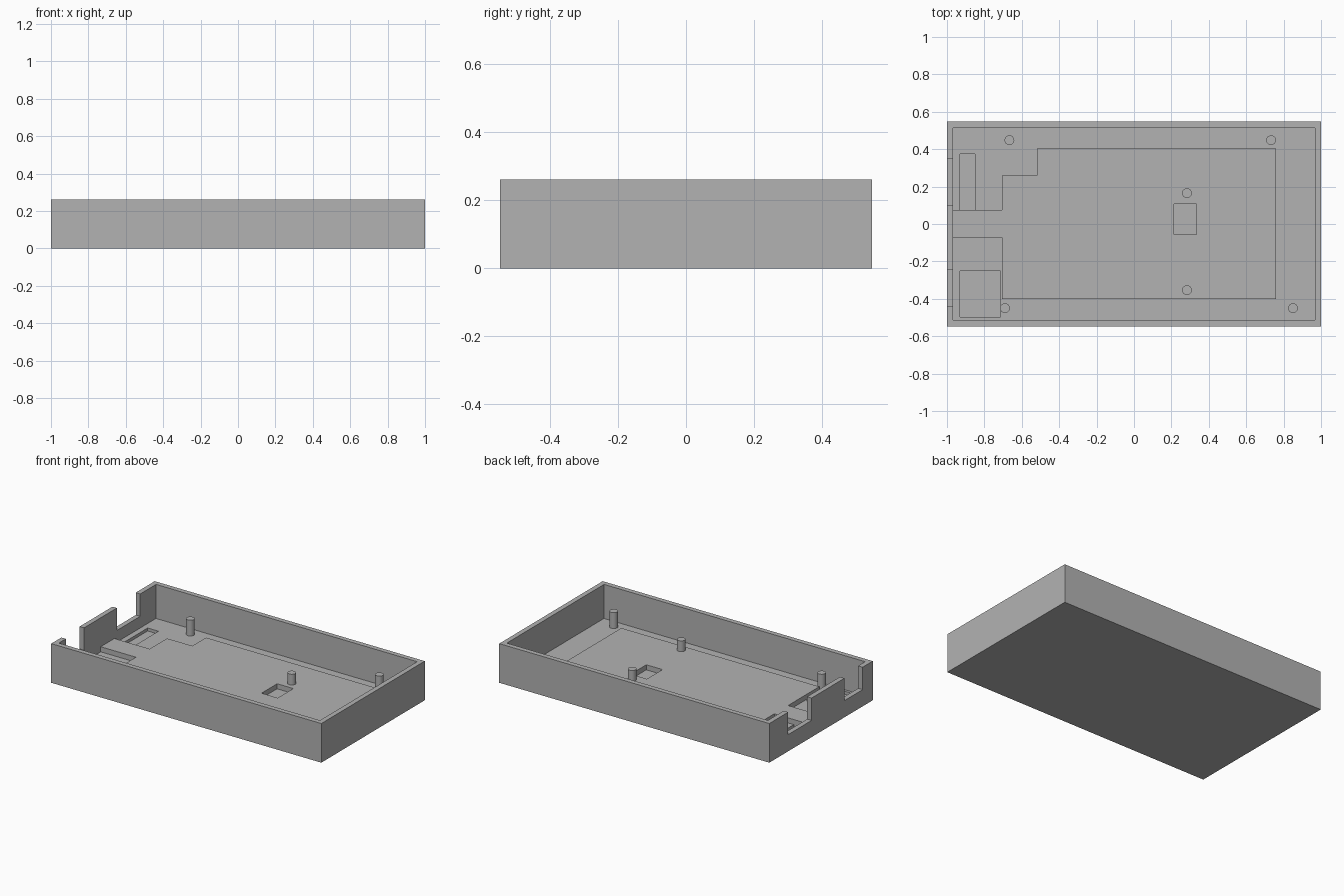
import bpy
import bmesh
import math

cube = bpy.data.objects.get("Cube")
if cube:
    bpy.data.objects.remove(cube, do_unlink=True)

grey = bpy.data.materials.new("plain_grey")
grey.use_nodes = True
colour = (0.45, 0.45, 0.45, 1)
grey.diffuse_color = colour
grey.node_tree.nodes["Principled BSDF"].inputs["Base Color"].default_value = colour

FLOOR, DECK, POST_TOP, TOP = 0.034, 0.068, 0.14, 0.262
HALF_X, HALF_Y, WALL = 1.0, 0.547, 0.033


def prism(name, outline, z0, z1):
    """Extrude a counter-clockwise outline between two heights."""
    bm = bmesh.new()
    face = bm.faces.new([bm.verts.new((x, y, z0)) for x, y in outline])
    grown = bmesh.ops.extrude_face_region(bm, geom=[face])["geom"]
    verts = [v for v in grown if isinstance(v, bmesh.types.BMVert)]
    bmesh.ops.translate(bm, verts=verts, vec=(0, 0, z1 - z0))
    bmesh.ops.recalc_face_normals(bm, faces=bm.faces)
    mesh = bpy.data.meshes.new(name)
    bm.to_mesh(mesh)
    bm.free()
    mesh.materials.append(grey)
    obj = bpy.data.objects.new(name, mesh)
    bpy.context.collection.objects.link(obj)
    return obj


def box(name, x0, x1, y0, y1, z0, z1):
    return prism(name, [(x0, y0), (x1, y0), (x1, y1), (x0, y1)], z0, z1)


def cut(target, *bounds):
    """Subtract a box and discard the cutter."""
    cutter = box("cutter", *bounds)
    cutter.hide_render = True
    mod = target.modifiers.new("cut", "BOOLEAN")
    mod.operation = "DIFFERENCE"
    mod.solver = "EXACT"
    mod.object = cutter
    bpy.context.view_layer.objects.active = target
    bpy.ops.object.modifier_apply(modifier=mod.name)
    bpy.data.objects.remove(cutter, do_unlink=True)


# Open tray with thin walls
tray = box("tray", -HALF_X, HALF_X, -HALF_Y, HALF_Y, 0, TOP)
ix, iy = HALF_X - WALL, HALF_Y - WALL
cut(tray, -ix, ix, -iy, iy, FLOOR, TOP + 0.1)

# Connector notches in the end wall
for y0, y1 in [(0.10, 0.347), (-0.44, -0.247)]:
    cut(tray, -HALF_X - 0.1, -ix + 0.02, y0, y1, 0.112, TOP + 0.1)

# Shallow pockets in the floor
for x0, x1, y0, y1 in [(-0.93, -0.85, 0.074, 0.373), (-0.93, -0.714, -0.496, -0.25)]:
    cut(tray, x0, x1, y0, y1, 0.014, FLOOR + 0.03)

# Raised deck with a tongue reaching the end wall
deck = prism("raised_deck", [
    (-ix, -0.071), (-0.706, -0.071), (-0.706, -0.402), (0.76, -0.402),
    (0.76, 0.403), (-0.519, 0.403), (-0.519, 0.258), (-0.706, 0.258),
    (-0.706, 0.074), (-ix, 0.074)], FLOOR, DECK)
cut(deck, 0.214, 0.334, -0.057, 0.108, 0, DECK + 0.1)

# Locating posts
posts = [(-0.666, 0.448, FLOOR), (0.733, 0.448, FLOOR), (-0.69, -0.45, FLOOR),
         (0.85, -0.45, FLOOR), (0.283, 0.165, DECK), (0.283, -0.354, DECK)]
for i, (x, y, base) in enumerate(posts):
    bpy.ops.mesh.primitive_cylinder_add(
        vertices=24, radius=0.026, depth=POST_TOP - base,
        location=(x, y, (POST_TOP + base) / 2))
    post = bpy.context.object
    post.name = f"post_{i + 1}"
    post.data.materials.append(grey)
    bpy.ops.object.shade_smooth_by_angle(angle=math.radians(30))
